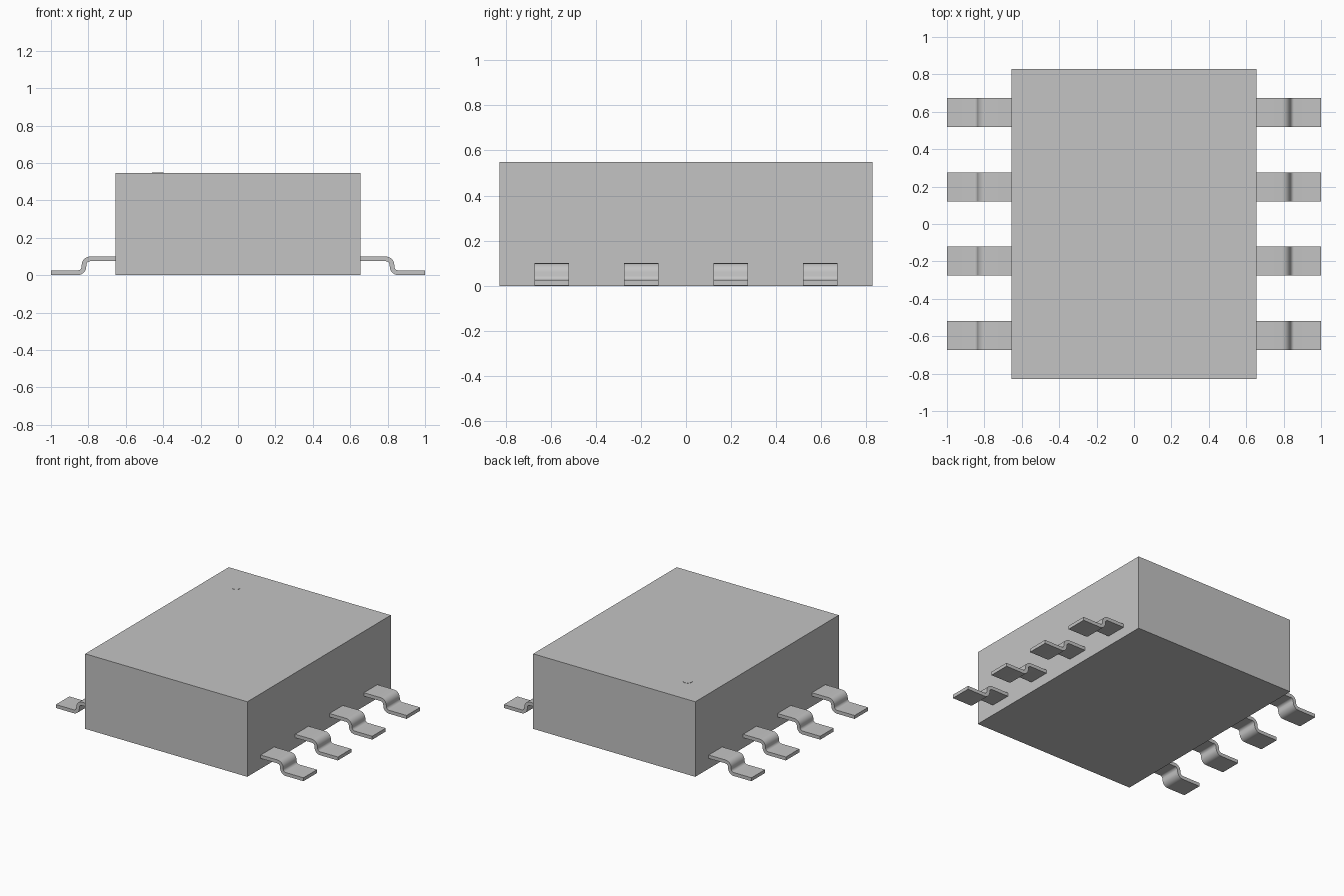
import bpy
import bmesh
import math

cube = bpy.data.objects.get("Cube")
if cube:
    bpy.data.objects.remove(cube, do_unlink=True)

GREY = (0.55, 0.55, 0.55, 1.0)
grey = bpy.data.materials.new("plain grey")
grey.use_nodes = True
grey.diffuse_color = GREY
grey.node_tree.nodes["Principled BSDF"].inputs["Base Color"].default_value = GREY


def add_object(name, bm):
    bmesh.ops.recalc_face_normals(bm, faces=bm.faces[:])
    mesh = bpy.data.meshes.new(name)
    bm.to_mesh(mesh)
    bm.free()
    mesh.materials.append(grey)
    obj = bpy.data.objects.new(name, mesh)
    bpy.context.collection.objects.link(obj)
    return obj


def smooth(obj):
    bpy.ops.object.select_all(action='DESELECT')
    obj.select_set(True)
    bpy.context.view_layer.objects.active = obj
    bpy.ops.object.shade_smooth_by_angle(angle=math.radians(30))


# Package body: a plain block
BODY_X, BODY_Y, BODY_TOP = 0.655, 0.828, 0.548
bm = bmesh.new()
bmesh.ops.create_cube(bm, size=1.0)
for v in bm.verts:
    v.co = (v.co.x * 2 * BODY_X, v.co.y * 2 * BODY_Y, (v.co.z + 0.5) * BODY_TOP)
add_object("package_body", bm)

# Pin one marker: a very thin disc on the top
bm = bmesh.new()
bmesh.ops.create_cone(bm, cap_ends=True, segments=32, radius1=0.031, radius2=0.031, depth=0.004)
bmesh.ops.translate(bm, verts=bm.verts[:], vec=(-0.43, 0.594, BODY_TOP))
smooth(add_object("pin_one_marker", bm))

# Gull-wing lead: S-shaped centre line with constant thickness
THICK, WIDTH, BEND = 0.025, 0.155, 0.033
LOW, HIGH = 0.0135, 0.0875
STEPS = 10


def lead_side(offset):
    """One side of the strip, offset outward from the centre line."""
    pts = [(BODY_X - 0.01, HIGH + offset)]
    for i in range(STEPS + 1):
        a = math.radians(90 - 82 * i / STEPS)
        r = BEND + offset
        pts.append((0.79 + r * math.cos(a), HIGH - BEND + r * math.sin(a)))
    for i in range(STEPS + 1):
        a = math.radians(188 + 82 * i / STEPS)
        r = BEND - offset
        pts.append((0.857 + r * math.cos(a), LOW + BEND + r * math.sin(a)))
    pts.append((1.0, LOW + offset))
    return pts


profile = lead_side(THICK / 2) + lead_side(-THICK / 2)[::-1]


def add_lead(name, side, y):
    bm = bmesh.new()
    face = bm.faces.new([bm.verts.new((side * x, y - WIDTH / 2, z)) for x, z in profile])
    ext = bmesh.ops.extrude_face_region(bm, geom=[face])
    moved = [g for g in ext["geom"] if isinstance(g, bmesh.types.BMVert)]
    bmesh.ops.translate(bm, verts=moved, vec=(0, WIDTH, 0))
    smooth(add_object(name, bm))


# Four leads along each side
for side, label in ((1, "left"), (-1, "right")):
    for i in range(4):
        add_lead(f"{label}_lead_{i + 1}", side, (i - 1.5) * 0.397)
